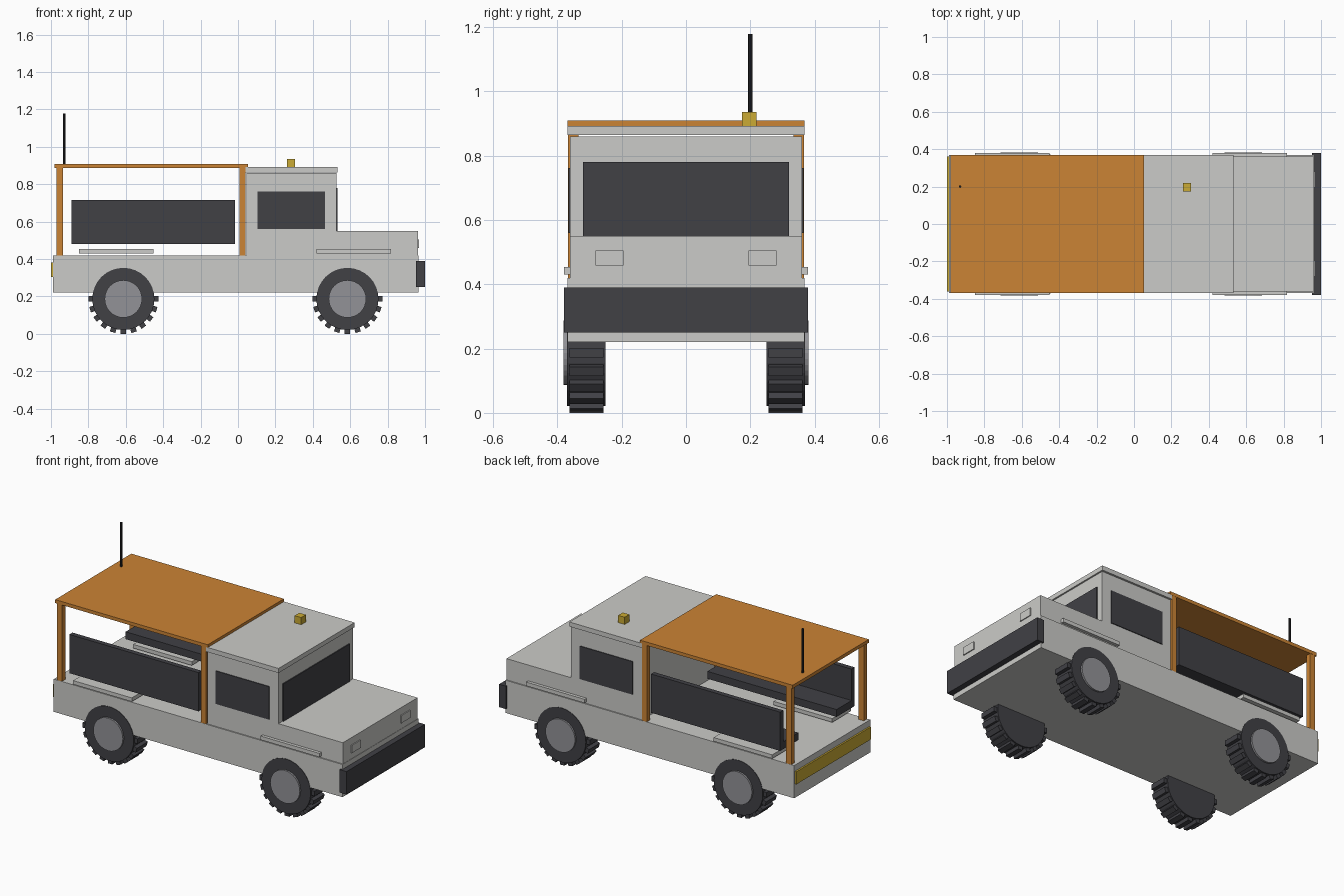
import bpy, bmesh, math
from mathutils import Matrix, Vector

if "Cube" in bpy.data.objects:
    bpy.data.objects.remove(bpy.data.objects["Cube"])


def material(name, rgb):
    m = bpy.data.materials.new(name)
    m.diffuse_color = (*rgb, 1)
    m.use_nodes = True
    m.node_tree.nodes["Principled BSDF"].inputs["Base Color"].default_value = m.diffuse_color
    return m


GREY = material("body grey", (0.60, 0.60, 0.58))
ORANGE = material("canopy orange", (0.60, 0.23, 0.035))
DARK = material("dark rubber and glass", (0.052, 0.052, 0.060))
BLACK = material("antenna black", (0.018, 0.018, 0.020))
HUB = material("hub grey", (0.29, 0.29, 0.31))
YELLOW = material("signal yellow", (0.60, 0.41, 0.035))


def finish(name, bm, mat):
    bmesh.ops.recalc_face_normals(bm, faces=bm.faces)
    me = bpy.data.meshes.new(name)
    bm.to_mesh(me)
    bm.free()
    me.materials.append(mat)
    ob = bpy.data.objects.new(name, me)
    bpy.context.collection.objects.link(ob)
    return ob


def add_box(bm, lo, hi, turn=Matrix()):
    lo, hi = Vector(lo), Vector(hi)
    mat = turn @ Matrix.Translation((lo + hi) / 2) @ Matrix.Diagonal((*(hi - lo), 1))
    bmesh.ops.create_cube(bm, size=1, matrix=mat)


def box(name, x, y, z, mat):
    bm = bmesh.new()
    add_box(bm, (x[0], y[0], z[0]), (x[1], y[1], z[1]))
    return finish(name, bm, mat)


def pair(name, x, y, z, mat):
    """Same box on the left (+y) and right (-y) side."""
    box("left_" + name, x, y, z, mat)
    box("right_" + name, x, (-y[1], -y[0]), z, mat)


def add_disc(bm, r, y0, y1, segments):
    mat = Matrix.Translation((0, (y0 + y1) / 2, 0)) @ Matrix.Rotation(math.pi / 2, 4, 'X')
    bmesh.ops.create_cone(bm, cap_ends=True, segments=segments, radius1=r, radius2=r,
                          depth=y1 - y0, matrix=mat)


# Body, hood and cab
box("chassis_body", (-0.99, 0.965), (-0.368, 0.368), (0.22, 0.42), GREY)
box("hood", (0.527, 0.963), (-0.361, 0.361), (0.42, 0.55), GREY)
box("cab", (0.045, 0.527), (-0.361, 0.361), (0.42, 0.86), GREY)
box("cab_roof", (0.04, 0.532), (-0.368, 0.368), (0.864, 0.892), GREY)

# Windows and headlights
box("windshield", (0.524, 0.533), (-0.32, 0.32), (0.55, 0.78), DARK)
pair("side_window", (0.105, 0.465), (0.358, 0.366), (0.56, 0.762), DARK)
pair("headlight", (0.96, 0.969), (0.195, 0.282), (0.458, 0.505), GREY)

# Bumper, rear reflector and mudguards
box("front_bumper", (0.953, 1.0), (-0.379, 0.379), (0.25, 0.39), DARK)
box("rear_reflector", (-1.0, -0.988), (-0.36, 0.36), (0.305, 0.382), YELLOW)
for place, x0 in (("rear", -0.85), ("front", 0.42)):
    pair(place + "_mudguard", (x0, x0 + 0.397), (0.2, 0.38), (0.43, 0.453), GREY)

# Canopy on four posts
box("canopy", (-0.98, 0.053), (-0.368, 0.368), (0.888, 0.909), ORANGE)
pair("rear_post", (-0.97, -0.935), (0.335, 0.367), (0.42, 0.888), ORANGE)
pair("middle_post", (0.008, 0.04), (0.335, 0.367), (0.42, 0.888), ORANGE)

# Benches
pair("bench_seat", (-0.89, -0.015), (0.185, 0.36), (0.48, 0.525), DARK)
pair("bench_back", (-0.89, -0.015), (0.33, 0.36), (0.525, 0.717), DARK)

# Roof beacon and antenna
box("beacon", (0.262, 0.306), (0.174, 0.219), (0.892, 0.936), YELLOW)
bm = bmesh.new()
bmesh.ops.create_cone(bm, cap_ends=True, segments=8, radius1=0.0068, radius2=0.0068,
                      depth=0.275, matrix=Matrix.Translation((-0.93, 0.2, 1.0405)))
finish("antenna", bm, BLACK)

# Wheels: tyre with tread blocks, and an outer hub
for place, x in (("rear", -0.613), ("front", 0.585)):
    for side, s in (("left", 1), ("right", -1)):
        bm = bmesh.new()
        add_disc(bm, 0.166, 0.25, 0.3705, 32)
        for i in range(20):
            turn = Matrix.Rotation(math.tau * i / 20, 4, 'Y')
            add_box(bm, (-0.015, 0.257, 0.155), (0.015, 0.362, 0.187), turn)
        tyre = finish(f"{place}_{side}_tyre", bm, DARK)
        bm = bmesh.new()
        add_disc(bm, 0.1, 0.35, 0.381, 32)
        hub = finish(f"{place}_{side}_hub", bm, HUB)
        for ob in (tyre, hub):
            ob.location = (x, 0, 0.187)
            ob.rotation_euler.z = 0 if s > 0 else math.pi
